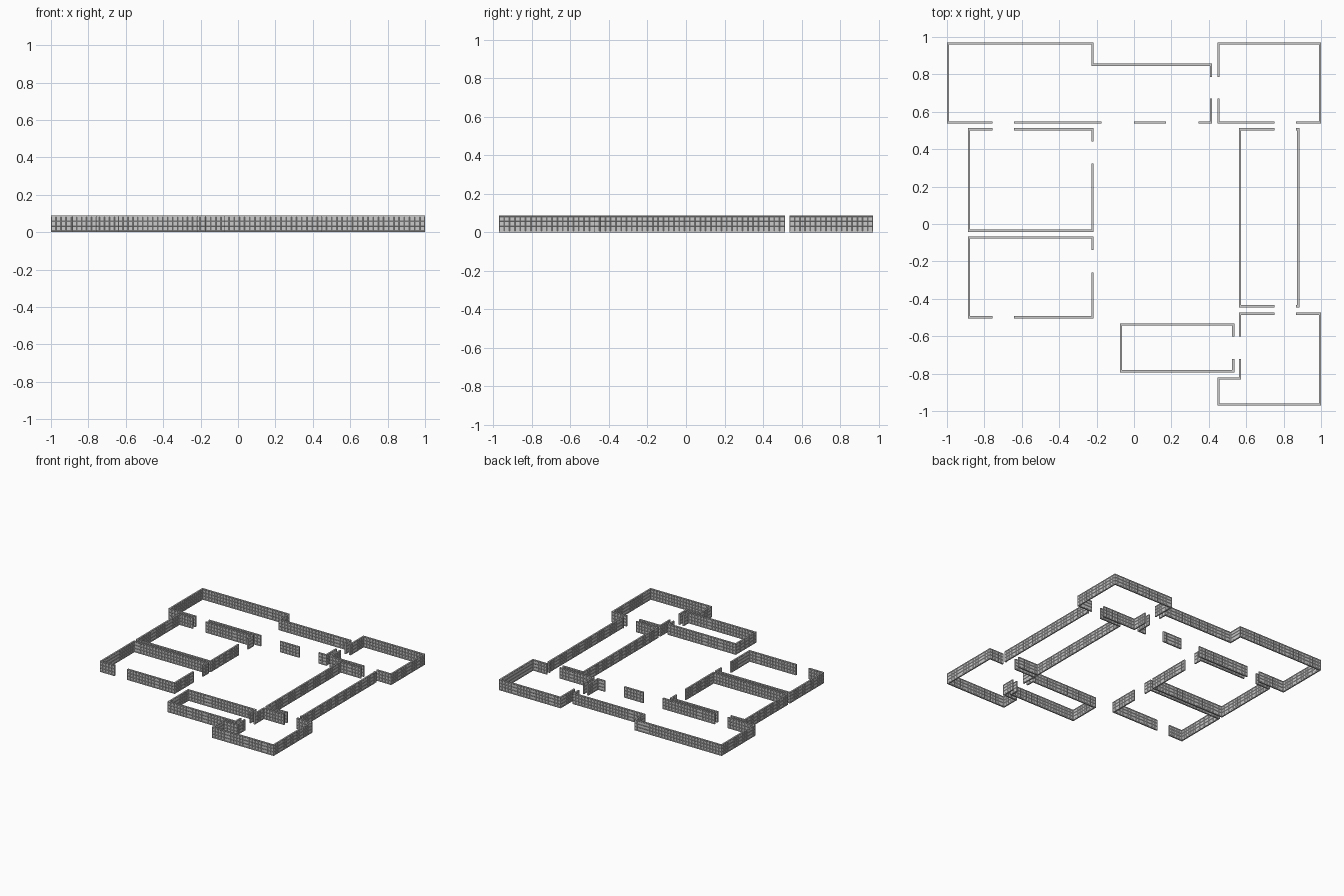
import bpy, bmesh
from mathutils import Vector

if "Cube" in bpy.data.objects:
    bpy.data.objects.remove(bpy.data.objects["Cube"])

H = 0.088          # wall height
T = 0.012          # wall thickness
PITCH = 0.027      # panel width along the wall
LEVELS = [0.0, 0.006, 0.032, 0.058, 0.082, H]


def mitred(path, off):
    """Offset an open path sideways, with mitred corners."""
    dirs = [(b - a).normalized() for a, b in zip(path, path[1:])]
    normals = [Vector((-d.y, d.x)) for d in dirs]
    out = []
    for i, p in enumerate(path):
        if i == 0:
            n = normals[0]
        elif i == len(path) - 1:
            n = normals[-1]
        else:
            n = normals[i - 1] + normals[i]   # right-angle corners
        out.append(p + n * off)
    return out


def add_wall(bm, pts):
    path = [Vector(p) for p in pts]
    left, right = mitred(path, T / 2), mitred(path, -T / 2)
    rings = []
    for i in range(len(path) - 1):
        n = max(1, round((path[i + 1] - path[i]).length / PITCH))
        for k in range(n):
            rings.append((left[i].lerp(left[i + 1], k / n), right[i].lerp(right[i + 1], k / n)))
    rings.append((left[-1], right[-1]))
    cols = [[[bm.verts.new((s.x, s.y, z)) for z in LEVELS] for s in pair] for pair in rings]
    panels = []
    top = len(LEVELS) - 1
    for (al, ar), (bl, br) in zip(cols, cols[1:]):
        for j in range(top):
            f1 = bm.faces.new((bl[j], al[j], al[j + 1], bl[j + 1]))
            f2 = bm.faces.new((ar[j], br[j], br[j + 1], ar[j + 1]))
            if 0 < j < top - 1:
                panels += [f1, f2]
        bm.faces.new((al[top], ar[top], br[top], bl[top]))
        bm.faces.new((bl[0], br[0], ar[0], al[0]))
    for (l, r), flip in ((cols[0], False), (cols[-1], True)):
        for j in range(top):
            f = [l[j], r[j], r[j + 1], l[j + 1]]
            bm.faces.new(f[::-1] if flip else f)
    return panels


def room(name, walls):
    bm = bmesh.new()
    panels = []
    for w in walls:
        panels += add_wall(bm, w)
    bm.normal_update()
    # recessed panels between base strip and cap strip
    bmesh.ops.inset_individual(bm, faces=panels, thickness=0.003, depth=-0.0015)
    mesh = bpy.data.meshes.new(name)
    bm.to_mesh(mesh)
    bm.free()
    bpy.context.collection.objects.link(bpy.data.objects.new(name, mesh))


E, N = 0.994, 0.965   # outermost wall centrelines
D1, D2 = -0.757, -0.642   # door edges on the west side
D3, D4 = 0.752, 0.867     # door edges on the east side

room("north_hall_walls", [
    [(D1, 0.543), (-E, 0.543), (-E, N), (-0.222, N), (-0.222, 0.852), (0.412, 0.852), (0.412, 0.787)],
    [(0.412, 0.67), (0.412, 0.543), (0.345, 0.543)],
    [(0.0, 0.543), (0.172, 0.543)],
    [(D2, 0.543), (-0.175, 0.543)]])

room("north_east_room_walls", [
    [(0.452, 0.787), (0.452, N), (E, N), (E, 0.543), (D4, 0.543)],
    [(0.452, 0.67), (0.452, 0.543), (D3, 0.543)]])

room("west_room_walls", [
    [(D1, 0.507), (-0.882, 0.507), (-0.882, -0.036), (-0.222, -0.036), (-0.222, 0.323)],
    [(D2, 0.507), (-0.222, 0.507), (-0.222, 0.44)]])

room("south_west_room_walls", [
    [(D1, -0.498), (-0.882, -0.498), (-0.882, -0.072), (-0.222, -0.072), (-0.222, -0.138)],
    [(D2, -0.498), (-0.222, -0.498), (-0.222, -0.258)]])

room("east_corridor_walls", [
    [(D3, 0.507), (0.567, 0.507), (0.567, -0.44), (D3, -0.44)],
    [(D4, 0.507), (0.878, 0.507), (0.878, -0.44), (D4, -0.44)]])

room("south_room_walls", [
    [(0.53, -0.602), (0.53, -0.537), (-0.07, -0.537), (-0.07, -0.787), (0.53, -0.787), (0.53, -0.722)]])

room("south_east_room_walls", [
    [(0.567, -0.602), (0.567, -0.48), (D3, -0.48)],
    [(D4, -0.48), (E, -0.48), (E, -N), (0.452, -N), (0.452, -0.826), (0.567, -0.826), (0.567, -0.722)]])
